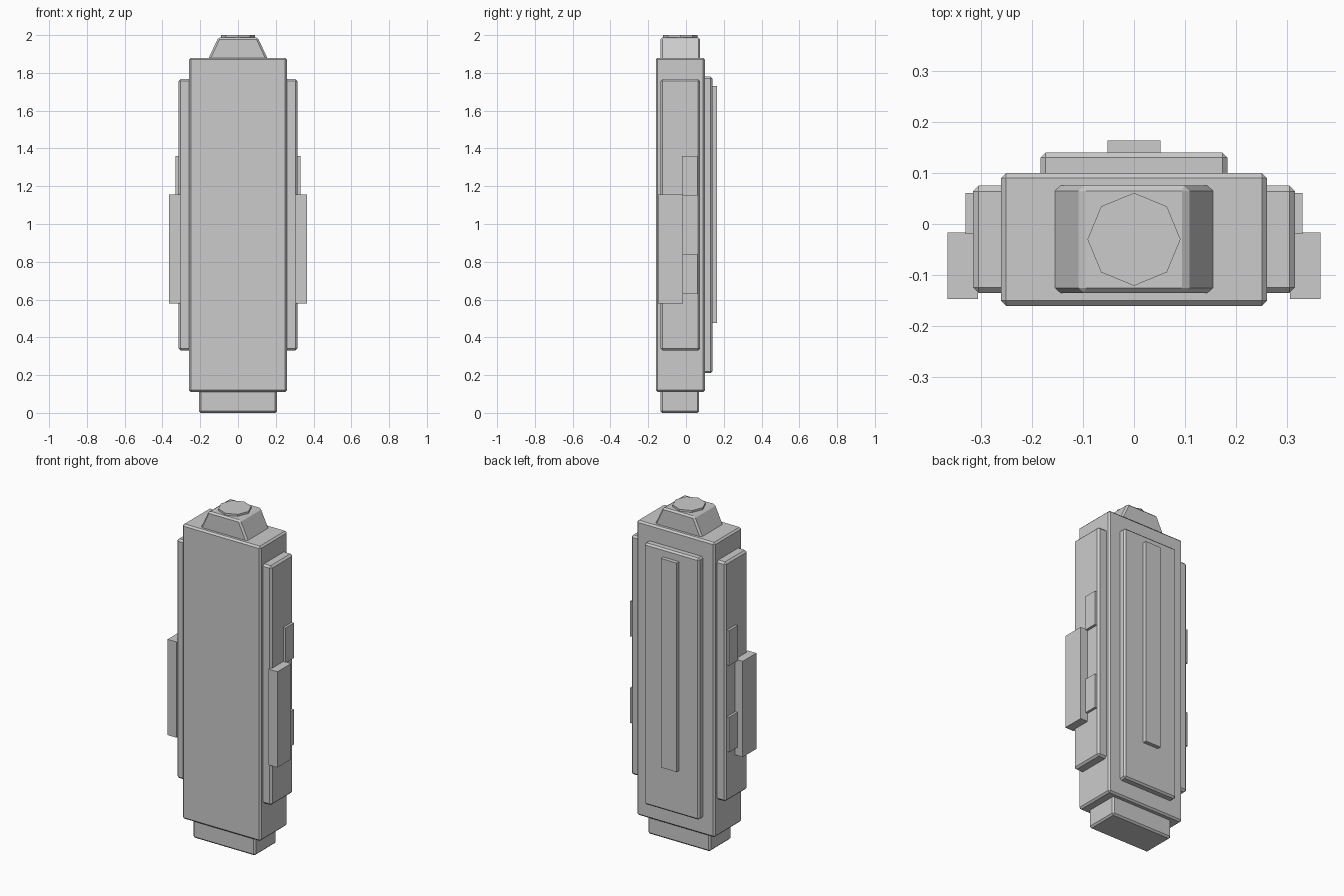
import bpy, bmesh

if "Cube" in bpy.data.objects:
    bpy.data.objects.remove(bpy.data.objects["Cube"])


def finish(name, bm, bevel):
    if bevel:
        bmesh.ops.bevel(bm, geom=bm.edges[:], offset=bevel, segments=1,
                        affect='EDGES', profile=0.5)
    bmesh.ops.recalc_face_normals(bm, faces=bm.faces[:])
    me = bpy.data.meshes.new(name)
    bm.to_mesh(me)
    bm.free()
    ob = bpy.data.objects.new(name, me)
    bpy.context.collection.objects.link(ob)
    return ob


def box(name, x, y, z, bevel=0.0, top_x=None):
    """Box from (min, max) ranges; top_x optionally narrows the top."""
    bm = bmesh.new()
    bmesh.ops.create_cube(bm, size=1)
    for v in bm.verts:
        top = v.co.z > 0
        xr = top_x if (top and top_x) else x
        v.co = (xr[v.co.x > 0], y[v.co.y > 0], z[top])
    return finish(name, bm, bevel)


def pair(name, x, y, z, bevel=0.0):
    box(name + "_right", x, y, z, bevel)
    box(name + "_left", (-x[1], -x[0]), y, z, bevel)


# Main slab and foot
box("body", (-.26, .26), (-.16, .10), (.11, 1.88), .01)
box("base", (-.207, .207), (-.135, .07), (0, .13), .01)

# Tapered cap with an eight-sided button
box("cap", (-.164, .164), (-.135, .075), (1.86, 1.988), .01, top_x=(-.104, .104))
bm = bmesh.new()
bmesh.ops.create_cone(bm, cap_ends=True, segments=8, radius1=.091, radius2=.091, depth=.03)
button = finish("top_button", bm, 0)
button.location = (0, -.03, 1.985)

# Back panel and raised strip
box("back_panel", (-.183, .183), (.08, .14), (.21, 1.78), .01)
box("back_strip", (-.052, .052), (.13, .163), (.475, 1.73))

# Side panels, grips and small tabs
pair("side_panel", (.235, .315), (-.135, .075), (.33, 1.767), .011)
pair("side_grip", (.305, .365), (-.147, -.017), (.58, 1.155))
pair("lower_tab", (.305, .33), (-.02, .061), (.63, .84))
pair("upper_tab", (.305, .33), (-.02, .061), (1.15, 1.36))
